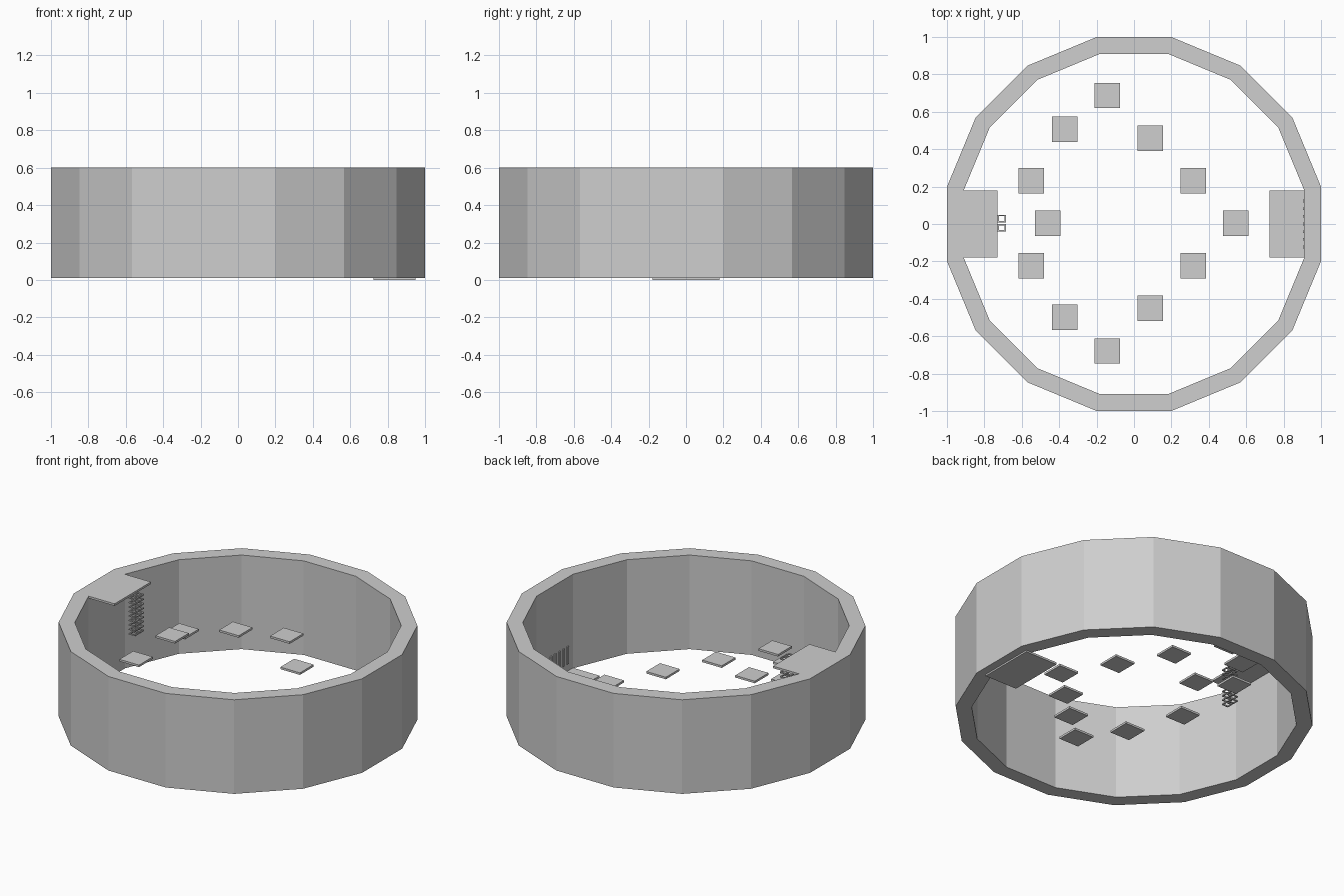
import bpy, bmesh, math

if "Cube" in bpy.data.objects:
    bpy.data.objects.remove(bpy.data.objects["Cube"])

grey = bpy.data.materials.new("light grey")
grey.diffuse_color = (0.62, 0.62, 0.62, 1)
grey.use_nodes = True
grey.node_tree.nodes["Principled BSDF"].inputs["Base Color"].default_value = grey.diffuse_color


def finish(bm, name):
    me = bpy.data.meshes.new(name)
    bmesh.ops.recalc_face_normals(bm, faces=bm.faces)
    bm.to_mesh(me)
    bm.free()
    me.materials.append(grey)
    ob = bpy.data.objects.new(name, me)
    bpy.context.collection.objects.link(ob)
    return ob


def add_box(bm, x0, x1, y0, y1, z0, z1):
    vs = bmesh.ops.create_cube(bm, size=1)["verts"]
    for v in vs:
        v.co.x = x1 if v.co.x > 0 else x0
        v.co.y = y1 if v.co.y > 0 else y0
        v.co.z = z1 if v.co.z > 0 else z0


def box(name, *dims):
    bm = bmesh.new()
    add_box(bm, *dims)
    return finish(bm, name)


# sixteen-sided wall ring
SIDES, T = 16, 0.013
bm = bmesh.new()
loops = []
for apothem, z in ((1, 0.01), (1, 0.6), (0.91, 0.6), (0.91, 0.01)):
    r = apothem / math.cos(math.pi / SIDES)
    loops.append([bm.verts.new((r * math.cos((i + 0.5) * math.tau / SIDES),
                                r * math.sin((i + 0.5) * math.tau / SIDES), z))
                  for i in range(SIDES)])
for k in range(4):
    a, b = loops[k], loops[(k + 1) % 4]
    for i in range(SIDES):
        j = (i + 1) % SIDES
        bm.faces.new((a[i], a[j], b[j], b[i]))
finish(bm, "ring_wall")

# upper ledge at the rim and lower ledge at the floor
box("upper_ledge", -0.95, -0.73, -0.18, 0.18, 0.6 - T, 0.6)
box("lower_ledge", 0.725, 0.95, -0.18, 0.18, 0.0, T)

# floating stepping plates: centre x, distance from middle line, top height
plates = [(-0.46, 0, 0.41), (-0.55, 0.228, 0.325), (-0.37, 0.503, 0.278),
          (-0.143, 0.683, 0.232), (0.088, 0.455, 0.186),
          (0.317, 0.228, 0.14), (0.543, 0, 0.095)]
H = 0.068
for x, y, z in plates:
    for s in ((1, -1) if y else (1,)):
        yc = s * y + 0.004
        box("stepping_plate", x - H, x + H, yc - H, yc + H, z - T, z)

# hanging ladder: stacked rungs, each a pair of small open squares
bm = bmesh.new()
W = 0.007
for i in range(9):
    z = 0.355 + i * 0.028
    for y0, y1 in ((0.009, 0.049), (-0.04, 0.0)):
        add_box(bm, -0.73, -0.73 + W, y0, y1, z, z + W)
        add_box(bm, -0.685 - W, -0.685, y0, y1, z, z + W)
        add_box(bm, -0.73 + W, -0.685 - W, y0, y0 + W, z, z + W)
        add_box(bm, -0.73 + W, -0.685 - W, y1 - W, y1, z, z + W)
finish(bm, "ladder")

# thin grille on the wall above the lower ledge
bm = bmesh.new()
for i in range(7):
    y = -0.13 + i * 0.041
    add_box(bm, 0.903, 0.912, y, y + 0.014, 0.06, 0.17)
finish(bm, "wall_grille")
